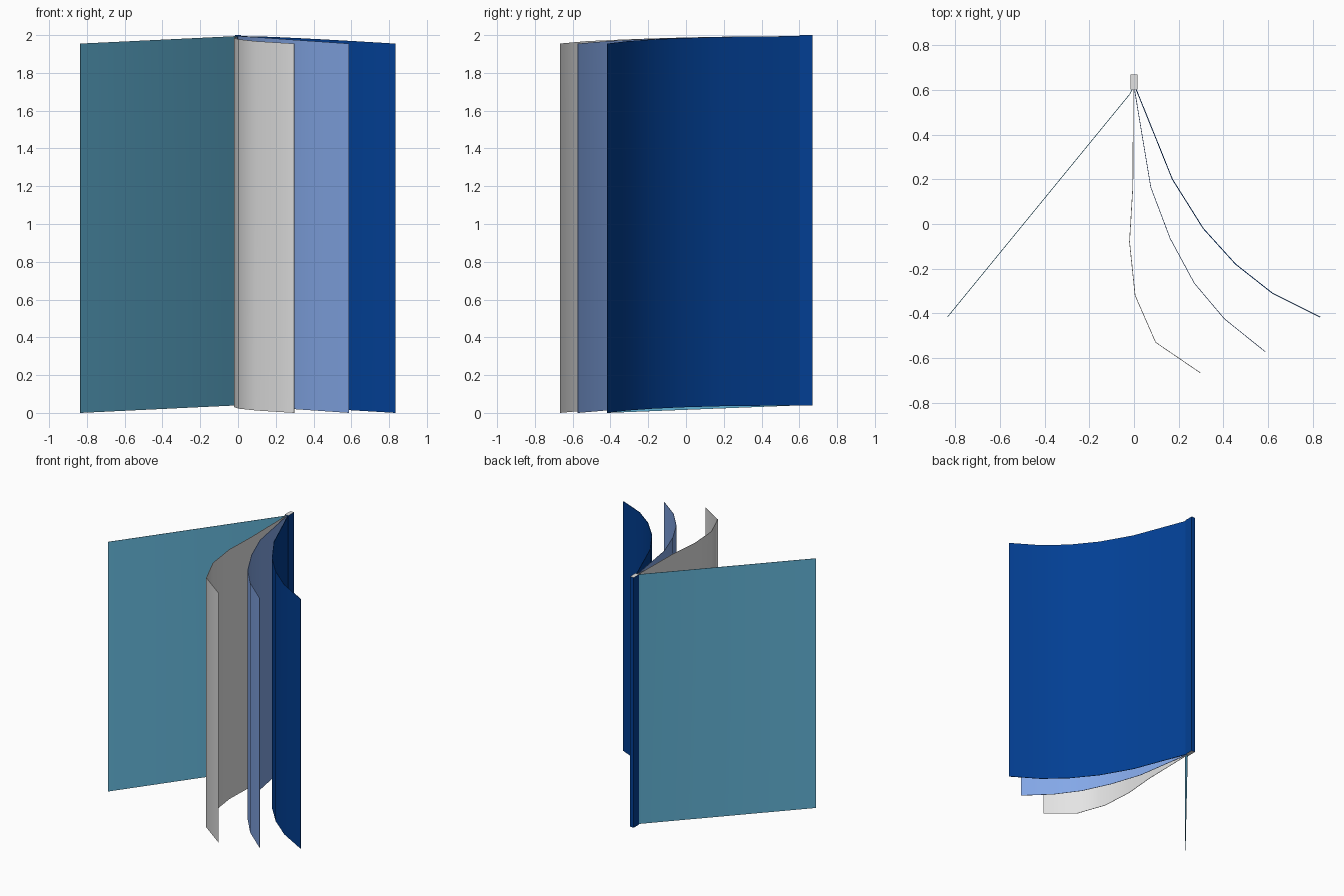
import bpy, bmesh
from mathutils import Vector

if "Cube" in bpy.data.objects:
    bpy.data.objects.remove(bpy.data.objects["Cube"])


def material(name, r, g, b):
    m = bpy.data.materials.new(name)
    lin = [((c / 255 + 0.055) / 1.055) ** 2.4 if c > 10 else c / 255 / 12.92 for c in (r, g, b)]
    m.diffuse_color = (*lin, 1)
    m.use_nodes = True
    m.node_tree.nodes["Principled BSDF"].inputs["Base Color"].default_value = m.diffuse_color
    return m


navy = material("navy blue", 2, 63, 148)
sky = material("soft blue", 132, 168, 232)
grey = material("light grey", 228, 228, 228)
teal = material("light teal", 102, 186, 222)

BASE, TOP, SAG = 0.04, 1.995, 0.04


def finish(name, bm, mats):
    bmesh.ops.recalc_face_normals(bm, faces=bm.faces)
    me = bpy.data.meshes.new(name)
    bm.to_mesh(me)
    bm.free()
    ob = bpy.data.objects.new(name, me)
    bpy.context.collection.objects.link(ob)
    for m in mats:
        me.materials.append(m)
    return ob


def sheet(name, path, mat, power, thick=0.003):
    """Thin upright sheet along a plan path, sagging towards its free edge."""
    pts = [Vector(p) for p in path]
    run = [0.0]
    for a, b in zip(pts, pts[1:]):
        run.append(run[-1] + (b - a).length)
    bm = bmesh.new()
    rings = []
    for i, p in enumerate(pts):
        d = (pts[min(i + 1, len(pts) - 1)] - pts[max(i - 1, 0)]).normalized()
        side = Vector((-d.y, d.x)) * thick / 2
        drop = SAG * (run[i] / run[-1]) ** power
        corners = ((p + side, BASE), (p + side, TOP), (p - side, TOP), (p - side, BASE))
        rings.append([bm.verts.new((q.x, q.y, z - drop)) for q, z in corners])
    for a, b in zip(rings, rings[1:]):
        for k in range(4):
            n = (k + 1) % 4
            bm.faces.new((a[k], b[k], b[n], a[n]))
    bm.faces.new(rings[0])
    bm.faces.new(rings[-1])
    ob = finish(name, bm, [mat])
    bpy.ops.object.select_all(action='DESELECT')
    ob.select_set(True)
    bpy.context.view_layer.objects.active = ob
    bpy.ops.object.shade_smooth_by_angle(angle=0.8)


# Left panel: straight, opened wide
sheet("left_panel", [(-0.006, 0.607), (-0.02, 0.58), (-0.835, -0.416)], teal, 1)
# Two curved inner pages
sheet("grey_page", [(-0.003, 0.605), (-0.005, 0.17), (-0.02, -0.08), (0.005, -0.32),
                    (0.097, -0.53), (0.298, -0.667)], grey, 2)
sheet("blue_page", [(0.002, 0.605), (0.075, 0.165), (0.162, -0.065), (0.27, -0.265),
                    (0.405, -0.425), (0.588, -0.572)], sky, 2)
# Curved outer cover on the right
sheet("right_cover", [(0.008, 0.607), (0.172, 0.2), (0.31, -0.02), (0.455, -0.18),
                      (0.62, -0.31), (0.834, -0.417)], navy, 2, 0.004)

# Spine block: navy sides, pale ends
bm = bmesh.new()
bmesh.ops.create_cube(bm, size=1)
for v in bm.verts:
    v.co = (v.co.x * 0.032, 0.636 + v.co.y * 0.068, 1.02 + v.co.z * 1.96)
bm.normal_update()
for f in bm.faces:
    f.material_index = 1 if abs(f.normal.z) > 0.5 else 0
finish("spine", bm, [navy, grey])
